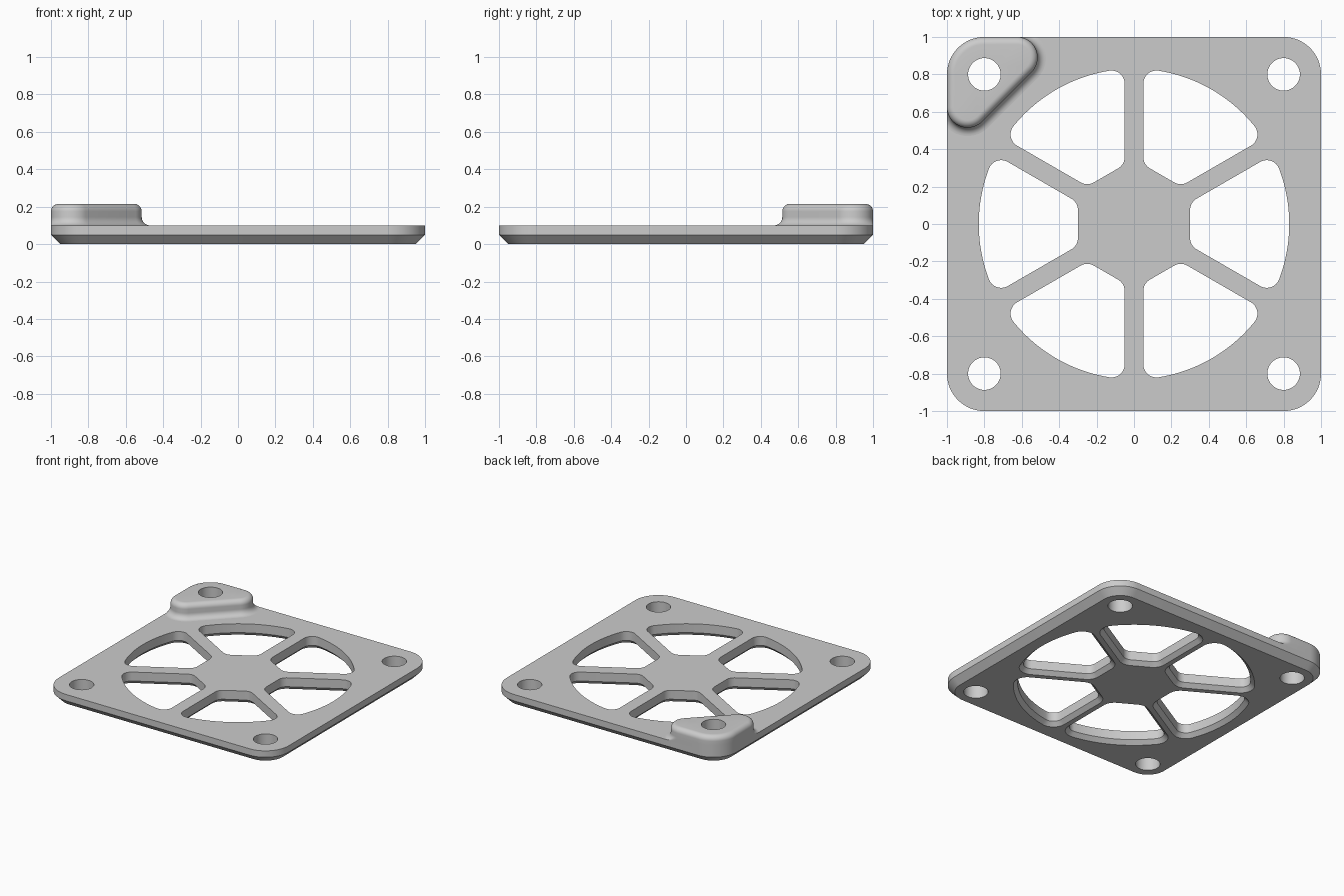
import bpy, bmesh
from math import sin, cos, radians, degrees, atan2, sqrt, pi

cube = bpy.data.objects.get("Cube")
if cube:
    bpy.data.objects.remove(cube, do_unlink=True)

grey = bpy.data.materials.new("plain grey")
grey.use_nodes = True
colour = (0.6, 0.6, 0.6, 1)
grey.diffuse_color = colour
grey.node_tree.nodes["Principled BSDF"].inputs["Base Color"].default_value = colour

THICK = 0.1        # plate thickness
BOSS_TOP = 0.215   # top of the raised corner
HOLE = 0.8         # screw hole position
HOLE_R = 0.087


def arc_loop(arcs, offset=0.0, limit=2.0):
    """Outline through arcs (x, y, radius, start, end, steps), grown by offset."""
    points = []
    for x, y, r, start, end, steps in arcs:
        for i in range(steps + 1):
            a = radians(start + (end - start) * i / steps)
            px, py = x + (r + offset) * cos(a), y + (r + offset) * sin(a)
            points.append((max(px, -limit), min(py, limit)))
    return points


def circle(x, y, r, steps=48):
    return [(x + r * cos(2 * pi * i / steps), y + r * sin(2 * pi * i / steps))
            for i in range(steps)]


def turn(points, angle):
    c, s = cos(angle), sin(angle)
    return [(x * c - y * s, x * s + y * c) for x, y in points]


def loft(bm, rings):
    """Wall through (outline, z) rings; returns the bottom and top edges."""
    rows = [[bm.verts.new((x, y, z)) for x, y in pts] for pts, z in rings]
    n = len(rows[0])
    for low, high in zip(rows, rows[1:]):
        for i in range(n):
            j = (i + 1) % n
            bm.faces.new((low[i], low[j], high[j], high[i]))
    return [[bm.edges.get((row[i], row[(i + 1) % n])) for i in range(n)]
            for row in (rows[0], rows[-1])]


def finish(bm, name):
    bmesh.ops.remove_doubles(bm, verts=bm.verts, dist=1e-5)
    bmesh.ops.recalc_face_normals(bm, faces=bm.faces)
    mesh = bpy.data.meshes.new(name)
    bm.to_mesh(mesh)
    bm.free()
    mesh.materials.append(grey)
    obj = bpy.data.objects.new(name, mesh)
    bpy.context.collection.objects.link(obj)
    bpy.ops.object.select_all(action="DESELECT")
    obj.select_set(True)
    bpy.context.view_layer.objects.active = obj
    bpy.ops.object.shade_smooth_by_angle(angle=radians(30))


# Spoked plate: outer wall with a chamfered lower edge
bm = bmesh.new()
corners = [(0.8 * sx, 0.8 * sy, 0.2, a, a + 90, 16)
           for sx, sy, a in ((1, 1, 0), (-1, 1, 90), (-1, -1, 180), (1, -1, 270))]
walls = [loft(bm, [(arc_loop(corners, -0.05), 0), (arc_loop(corners), 0.05),
                   (arc_loop(corners), THICK)])]

# Six windows between the spokes, each with rounded corners
HUB, RIM, SPOKE, ROUND = 0.3, 0.83, 0.05, 0.07
gap = SPOKE + ROUND
in_x = HUB + ROUND
in_y = (in_x * 0.5 - gap) / cos(pi / 6)
reach = sqrt((RIM - ROUND) ** 2 - gap ** 2)
out_x = gap * 0.5 + reach * cos(pi / 6)
out_y = reach * 0.5 - gap * cos(pi / 6)
tip = degrees(atan2(out_y, out_x))
window = [(in_x, in_y, ROUND, 180, 120, 10),
          (out_x, out_y, ROUND, 120, tip, 12),
          (0, 0, RIM, tip, -tip, 24),
          (out_x, -out_y, ROUND, -tip, -120, 12),
          (in_x, -in_y, ROUND, -120, -180, 10)]
for k in range(6):
    rings = [(turn(arc_loop(window, d), k * pi / 3), z)
             for d, z in ((0.03, 0), (0, 0.03), (0, THICK))]
    walls.append(loft(bm, rings))

# Four screw holes
for sx in (-1, 1):
    for sy in (-1, 1):
        ring = circle(HOLE * sx, HOLE * sy, HOLE_R)
        walls.append(loft(bm, [(ring, 0), (ring, THICK)]))

# Flat underside and top around all openings
bmesh.ops.remove_doubles(bm, verts=bm.verts, dist=1e-5)
for z in (0, THICK):
    edges = [e for e in bm.edges if e.is_boundary
             and all(abs(v.co.z - z) < 1e-4 for v in e.verts)]
    bmesh.ops.triangle_fill(bm, edges=edges, use_beauty=True)
finish(bm, "spoked_plate")

# Raised corner: flared foot, straight wall and rounded top edge
FOOT, EDGE = 0.045, 0.04
profile = []
for i in range(9):
    a = pi / 2 * i / 8
    profile.append((FOOT * (1 - sin(a)), THICK + FOOT * (1 - cos(a))))
for i in range(9):
    a = pi / 2 * i / 8
    profile.append((EDGE * (cos(a) - 1), BOSS_TOP - EDGE + EDGE * sin(a)))


def boss_loop(d):
    return arc_loop([(-0.625, 0.89, 0.11 + d, -45, 90, 24),
                     (-0.8, 0.8, 0.2 + min(d, 0), 90, 180, 16),
                     (-0.89, 0.625, 0.11 + d, 180, 315, 24)], limit=1.0)


bm = bmesh.new()
outer = loft(bm, [(boss_loop(d), z) for d, z in profile])
ring = circle(-HOLE, HOLE, HOLE_R)
inner = loft(bm, [(ring, THICK), (ring, BOSS_TOP)])
bmesh.ops.triangle_fill(bm, edges=outer[1] + inner[1], use_beauty=True)
finish(bm, "raised_corner")
